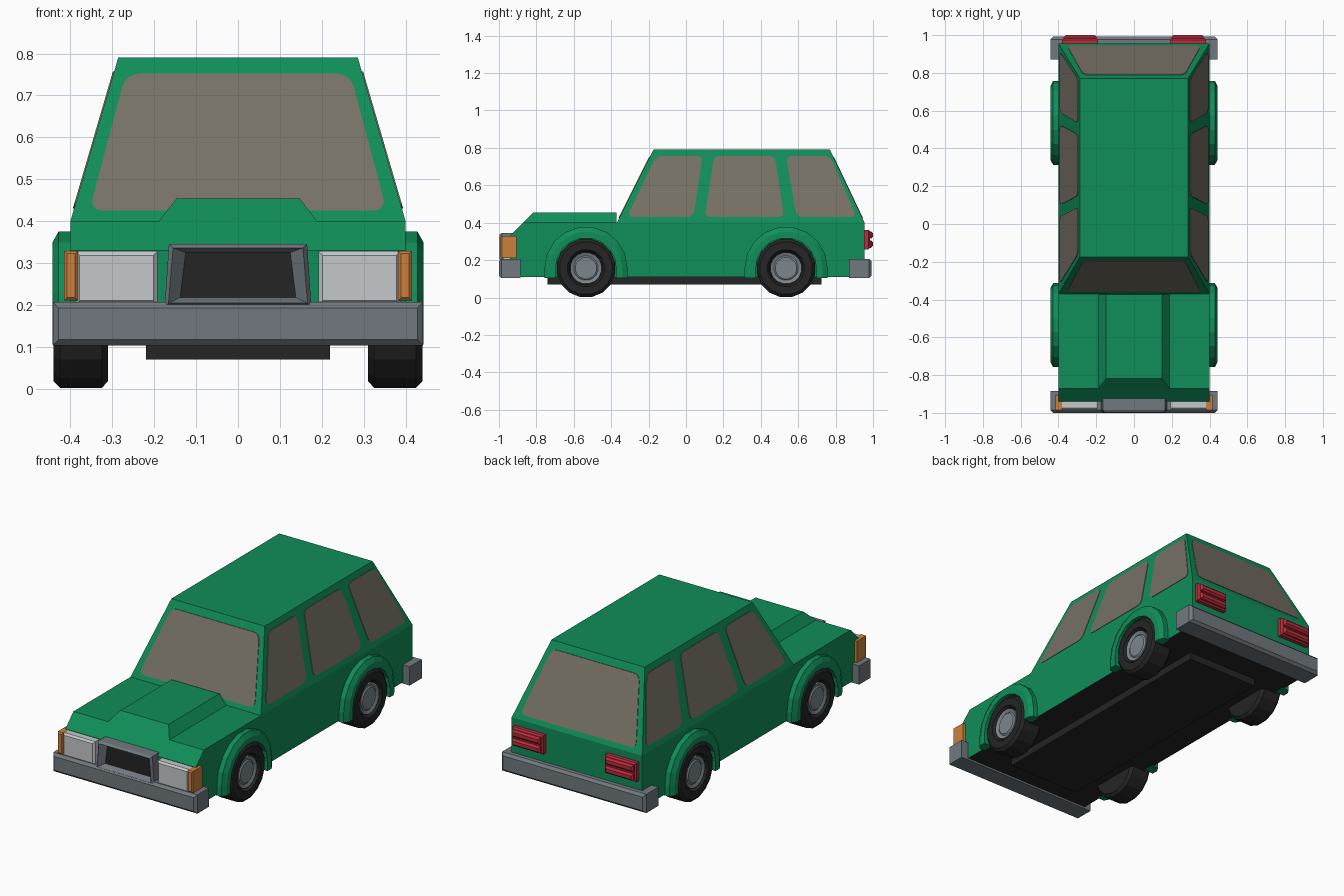
import bpy, bmesh, math
from mathutils import Vector

if "Cube" in bpy.data.objects:
    bpy.data.objects.remove(bpy.data.objects["Cube"])


def material(name, r, g, b):
    m = bpy.data.materials.new(name)
    m.diffuse_color = (r, g, b, 1)
    m.use_nodes = True
    m.node_tree.nodes["Principled BSDF"].inputs["Base Color"].default_value = m.diffuse_color
    return m


GREEN = material("green_paint", 0.005, 0.27, 0.10)
GLASS = material("window_glass", 0.185, 0.165, 0.132)
GREY = material("bumper_grey", 0.165, 0.19, 0.21)
HUB = material("hub_grey", 0.20, 0.24, 0.265)
BLACK = material("black_rubber", 0.018, 0.018, 0.018)
LAMP = material("lamp_white", 0.56, 0.58, 0.60)
ORANGE = material("indicator_orange", 0.60, 0.22, 0.045)
RED = material("tail_red", 0.48, 0.025, 0.045)


def loft(name, rings, mat, extra=None, rule=None):
    """Skin a list of equal point rings, cap both ends; rule picks faces for the extra material."""
    bm = bmesh.new()
    vs = [[bm.verts.new(p) for p in ring] for ring in rings]
    n = len(rings[0])
    for a, b in zip(vs, vs[1:]):
        for i in range(n):
            j = (i + 1) % n
            bm.faces.new((a[i], a[j], b[j], b[i]))
    bm.faces.new(vs[0])
    bm.faces.new(vs[-1])
    bmesh.ops.recalc_face_normals(bm, faces=bm.faces)
    bm.normal_update()
    if rule:
        for f in bm.faces:
            if rule(f):
                f.material_index = 1
    me = bpy.data.meshes.new(name)
    bm.to_mesh(me)
    bm.free()
    me.materials.append(mat)
    if extra:
        me.materials.append(extra)
    ob = bpy.data.objects.new(name, me)
    bpy.context.collection.objects.link(ob)
    return ob


def rect(y, x0, x1, z0, z1, d=0.0):
    return [(x0 + d, y, z0 + d), (x1 - d, y, z0 + d), (x1 - d, y, z1 - d), (x0 + d, y, z1 - d)]


def block(name, x0, x1, z0, z1, yback, yface, bevel, mat):
    """Box whose outward face (yface) is bevelled."""
    x0, x1 = min(x0, x1), max(x0, x1)
    s = 1 if yface > yback else -1
    loft(name, [rect(yback, x0, x1, z0, z1), rect(yface - s * bevel, x0, x1, z0, z1),
                rect(yface, x0, x1, z0, z1, bevel)], mat)


# lower body: side profile extruded across, dark floor
profile = [(-0.88, 0.11), (-0.94, 0.16), (-0.94, 0.33), (-0.87, 0.40), (0.955, 0.40), (0.955, 0.11)]
loft("lower_body", [[(x, y, z) for y, z in profile] for x in (-0.40, 0.40)], GREEN, BLACK,
     lambda f: f.normal.z < -0.9)

# cabin: tapered upwards
loft("cabin", [[(-x, y0, z), (x, y0, z), (x, y1, z), (-x, y1, z)]
               for x, y0, y1, z in ((0.40, -0.37, 0.955, 0.40), (0.286, -0.175, 0.77, 0.79))], GREEN)

# raised bonnet panel
loft("bonnet_bulge", [[(-x, y0, z), (x, y0, z), (x, -0.372, z), (-x, -0.372, z)]
                      for x, y0, z in ((0.19, -0.872, 0.398), (0.147, -0.818, 0.454))], GREEN)

# chassis plate
loft("underbody", [rect(y, -0.22, 0.22, 0.07, 0.115) for y in (-0.74, 0.725)], BLACK)


# windows: thin rounded plates lying on the sloping cabin sides
def rounded(points, r=0.035, steps=4):
    out = []
    pts = [Vector(p) for p in points]
    for i, p in enumerate(pts):
        a = p + (pts[i - 1] - p).normalized() * r
        b = p + (pts[(i + 1) % len(pts)] - p).normalized() * r
        for k in range(steps + 1):
            t = k / steps
            out.append(a * (1 - t) ** 2 + p * 2 * t * (1 - t) + b * t * t)
    return out


def lean(z):
    return (z - 0.40) / 0.39


def window(name, points, place):
    ring = rounded(points)
    loft(name, [[place(a, z, d) for a, z in ring] for d in (-0.003, 0.003)], GLASS)


screen = [(-0.355, 0.425), (0.355, 0.425), (0.268, 0.752), (-0.268, 0.752)]
window("windscreen", screen, lambda a, z, d: (a, -0.37 + 0.195 * lean(z) - d, z))
window("rear_window", screen, lambda a, z, d: (a, 0.955 - 0.185 * lean(z) + d, z))
side_windows = {
    "front_side_window": (-0.315, 0.04, 0.088, -0.16),
    "middle_side_window": (0.10, 0.525, 0.475, 0.15),
    "rear_side_window": (0.592, 0.912, 0.77, 0.535),
}
for side, s in (("right", 1), ("left", -1)):
    for name, (b0, b1, t1, t0) in side_windows.items():
        window(f"{name}_{side}", [(b0, 0.43), (b1, 0.43), (t1, 0.757), (t0, 0.757)],
               lambda a, z, d: (s * (0.40 - 0.114 * lean(z) + d), a, z))


# wheels and arches
def lathe(name, prof, s, y, mat, n=16):
    """Turn (radius, x) points round the axle."""
    loft(name, [[(s * x, y + r * math.sin(2 * math.pi * (i + 0.5) / n),
                  0.157 + r * math.cos(2 * math.pi * (i + 0.5) / n)) for i in range(n)]
                for r, x in prof], mat)


def arch(name, s, y):
    section = [(0.222, 0.39), (0.222, 0.428), (0.195, 0.443), (0.162, 0.443), (0.162, 0.39)]
    steps = 9
    rings = [[(s * x, y + r, 0.105) for r, x in section]]
    for i in range(steps + 1):
        a = math.pi * i / steps
        rings.append([(s * x, y + r * math.cos(a), 0.157 + r * math.sin(a)) for r, x in section])
    rings.append([(s * x, y - r, 0.105) for r, x in section])
    loft(name, rings, GREEN)


for side, s in (("right", 1), ("left", -1)):
    for end, y in (("front", -0.535), ("rear", 0.535)):
        lathe(f"{end}_tyre_{side}", [(0.08, 0.31), (0.142, 0.31), (0.158, 0.325), (0.158, 0.425),
                                     (0.142, 0.44), (0.10, 0.44), (0.088, 0.42)], s, y, BLACK)
        lathe(f"{end}_hub_{side}", [(0.085, 0.40), (0.085, 0.432), (0.066, 0.424), (0.058, 0.43)], s, y, HUB)
        arch(f"{end}_wheel_arch_{side}", s, y)

    # lamps
    block(f"headlight_{side}", s * 0.192, s * 0.388, 0.20, 0.328, -0.92, -0.985, 0.010, LAMP)
    block(f"indicator_{side}", s * 0.382, s * 0.415, 0.21, 0.329, -0.905, -0.992, 0.007, ORANGE)
    block(f"tail_light_{side}", s * 0.19, s * 0.38, 0.258, 0.362, 0.945, 0.985, 0.010, RED)
    for k, z in enumerate((0.266, 0.315)):
        block(f"tail_light_rib_{k + 1}_{side}", s * 0.198, s * 0.372, z, z + 0.039, 0.96, 1.0, 0.010, RED)

# bumpers
block("front_bumper", -0.442, 0.442, 0.103, 0.207, -0.885, -1.0, 0.014, GREY)
block("rear_bumper", -0.442, 0.442, 0.103, 0.207, 0.872, 0.992, 0.014, GREY)


# grille: tapered frame with a dark recess
def trapezoid(y, xt, xb, zt, zb):
    return [(-xb, y, zb), (xb, y, zb), (xt, y, zt), (-xt, y, zt)]


loft("grille", [trapezoid(-0.92, 0.165, 0.175, 0.345, 0.195), trapezoid(-0.985, 0.165, 0.175, 0.345, 0.195),
                trapezoid(-0.998, 0.155, 0.166, 0.336, 0.204), trapezoid(-0.965, 0.125, 0.138, 0.325, 0.218)],
     GREY, BLACK, lambda f: abs(f.calc_center_median().y + 0.965) < 0.002)
